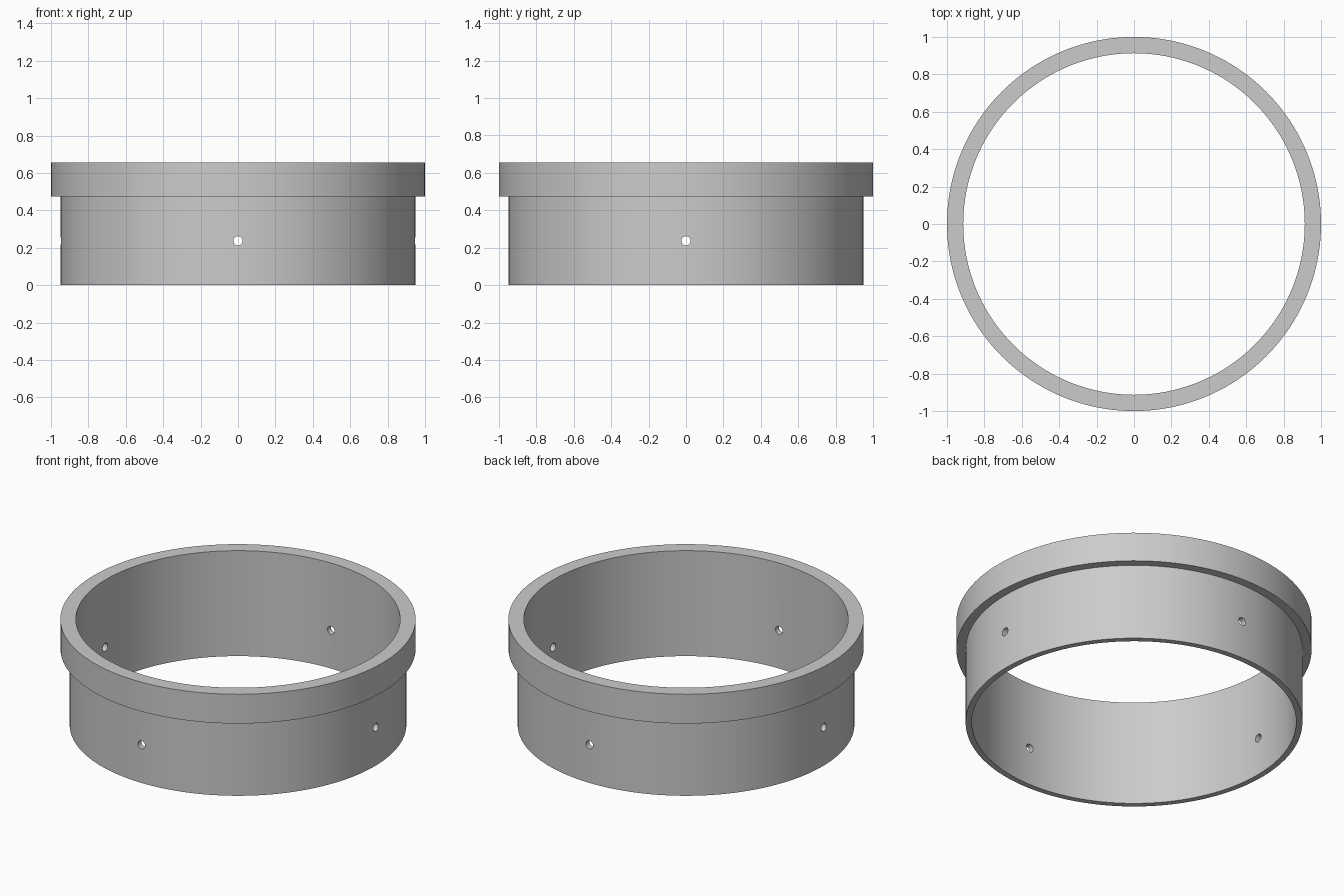
import bpy
import math

cube = bpy.data.objects.get("Cube")
if cube:
    bpy.data.objects.remove(cube, do_unlink=True)

SEGMENTS = 160
INNER, BODY, RIM = 0.913, 0.948, 1.0
STEP_Z, TOP_Z = 0.473, 0.655
HOLE_Z, HOLE_RADIUS = 0.237, 0.025

grey = bpy.data.materials.new("light grey")
grey.use_nodes = True
colour = (0.6, 0.6, 0.6, 1)
grey.diffuse_color = colour
grey.node_tree.nodes["Principled BSDF"].inputs["Base Color"].default_value = colour


def lathe_ring(name, profile):
    """Revolve a closed (radius, height) profile about z."""
    n = len(profile)
    verts, faces = [], []
    for i in range(SEGMENTS):
        a = 2 * math.pi * i / SEGMENTS
        verts += [(r * math.cos(a), r * math.sin(a), z) for r, z in profile]
        j = (i + 1) % SEGMENTS
        for k in range(n):
            m = (k + 1) % n
            faces.append((i * n + k, j * n + k, j * n + m, i * n + m))
    mesh = bpy.data.meshes.new(name)
    mesh.from_pydata(verts, [], faces)
    mesh.materials.append(grey)
    obj = bpy.data.objects.new(name, mesh)
    bpy.context.collection.objects.link(obj)
    return obj


# Stepped collar: thin lower sleeve with a wider rim on top
collar = lathe_ring("stepped_collar", [
    (INNER, 0), (BODY, 0), (BODY, STEP_Z),
    (RIM, STEP_Z), (RIM, TOP_Z), (INNER, TOP_Z)])

# Four screw holes, drilled straight through along both axes
for rotation in ((math.pi / 2, 0, 0), (0, math.pi / 2, 0)):
    bpy.ops.mesh.primitive_cylinder_add(
        vertices=24, radius=HOLE_RADIUS, depth=2.4,
        location=(0, 0, HOLE_Z), rotation=rotation)
    drill = bpy.context.object
    drill.name = "hole_cutter"
    drill.hide_render = True
    drill.data.materials.append(grey)

    cut = collar.modifiers.new("screw_holes", "BOOLEAN")
    cut.operation = "DIFFERENCE"
    cut.solver = "EXACT"
    cut.object = drill
    bpy.context.view_layer.objects.active = collar
    bpy.ops.object.modifier_apply(modifier=cut.name)
    bpy.data.objects.remove(drill, do_unlink=True)

# Smooth walls with crisp rims
bpy.ops.object.select_all(action="DESELECT")
collar.select_set(True)
bpy.context.view_layer.objects.active = collar
bpy.ops.object.shade_smooth_by_angle(angle=math.radians(30))
